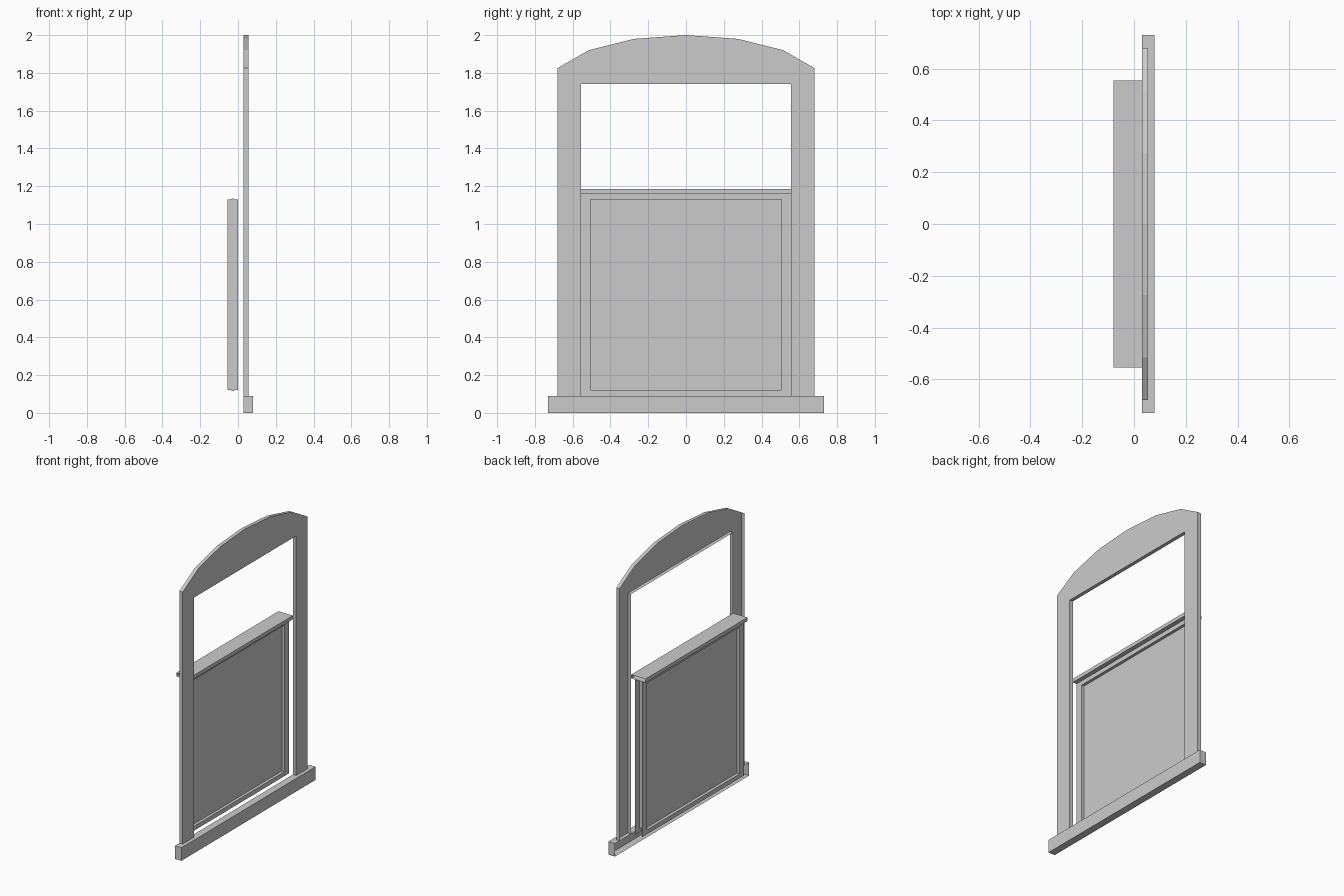
import bpy
import bmesh

cube = bpy.data.objects.get("Cube")
if cube:
    bpy.data.objects.remove(cube)

grey = bpy.data.materials.new("plain grey")
grey.use_nodes = True
colour = (0.6, 0.6, 0.6, 1)
grey.diffuse_color = colour
grey.node_tree.nodes["Principled BSDF"].inputs["Base Color"].default_value = colour


def loft(name, loops, cap_start=False, cap_end=False):
    """Join matching point loops with quads, optionally closing the ends."""
    bm = bmesh.new()
    rings = [[bm.verts.new(p) for p in loop] for loop in loops]
    for a, b in zip(rings, rings[1:]):
        for i in range(len(a)):
            j = (i + 1) % len(a)
            bm.faces.new((a[i], a[j], b[j], b[i]))
    if cap_start:
        bm.faces.new(rings[0][::-1])
    if cap_end:
        bm.faces.new(rings[-1])
    mesh = bpy.data.meshes.new(name)
    bm.to_mesh(mesh)
    bm.free()
    mesh.materials.append(grey)
    obj = bpy.data.objects.new(name, mesh)
    bpy.context.collection.objects.link(obj)
    return obj


def rect(x, half_y, z0, z1):
    """Upright rectangle, counter-clockwise seen from +x."""
    return [(x, -half_y, z0), (x, half_y, z0), (x, half_y, z1), (x, -half_y, z1)]


# Arched surround, open at the back
arch_half = [(0.68, 1.825), (0.515, 1.92), (0.275, 1.98)]
half = [(0.555, 1.74), (0.555, 0.09), (0.68, 0.09)] + arch_half
outline = half + [(0, 2.0)] + [(-y, z) for y, z in reversed(half)]
loft("arched_surround",
     [[(x, y, z) for y, z in outline] for x in (0.03, 0.055)], cap_end=True)

# Sill at the foot, open at the back
loft("bottom_sill", [rect(x, 0.73, 0, 0.09) for x in (0.03, 0.08)], cap_end=True)

# Counter shelf, a tube with open ends
loft("counter_shelf",
     [[(0.03, y, 1.16), (-0.08, y, 1.16), (-0.08, y, 1.185), (0.03, y, 1.185)]
      for y in (-0.555, 0.555)])

# Lower panel: a thin sheet held between two border mouldings
FRONT, BACK = 0.0, -0.055
SHEET_FRONT, SHEET_BACK = -0.02, -0.034
loft("panel_sheet", [rect(x, 0.51, 0.115, 1.135) for x in (SHEET_BACK, SHEET_FRONT)],
     cap_start=True, cap_end=True)
for name, face, seat, step in (("panel_border_outer", FRONT, SHEET_FRONT, 1),
                               ("panel_border_inner", BACK, SHEET_BACK, -1)):
    loops = [rect(face, 0.555, 0.09, 1.16),
             rect(face, 0.505, 0.12, 1.13),
             rect(seat, 0.505, 0.12, 1.13)]
    loft(name, [loop[::step] for loop in loops])
